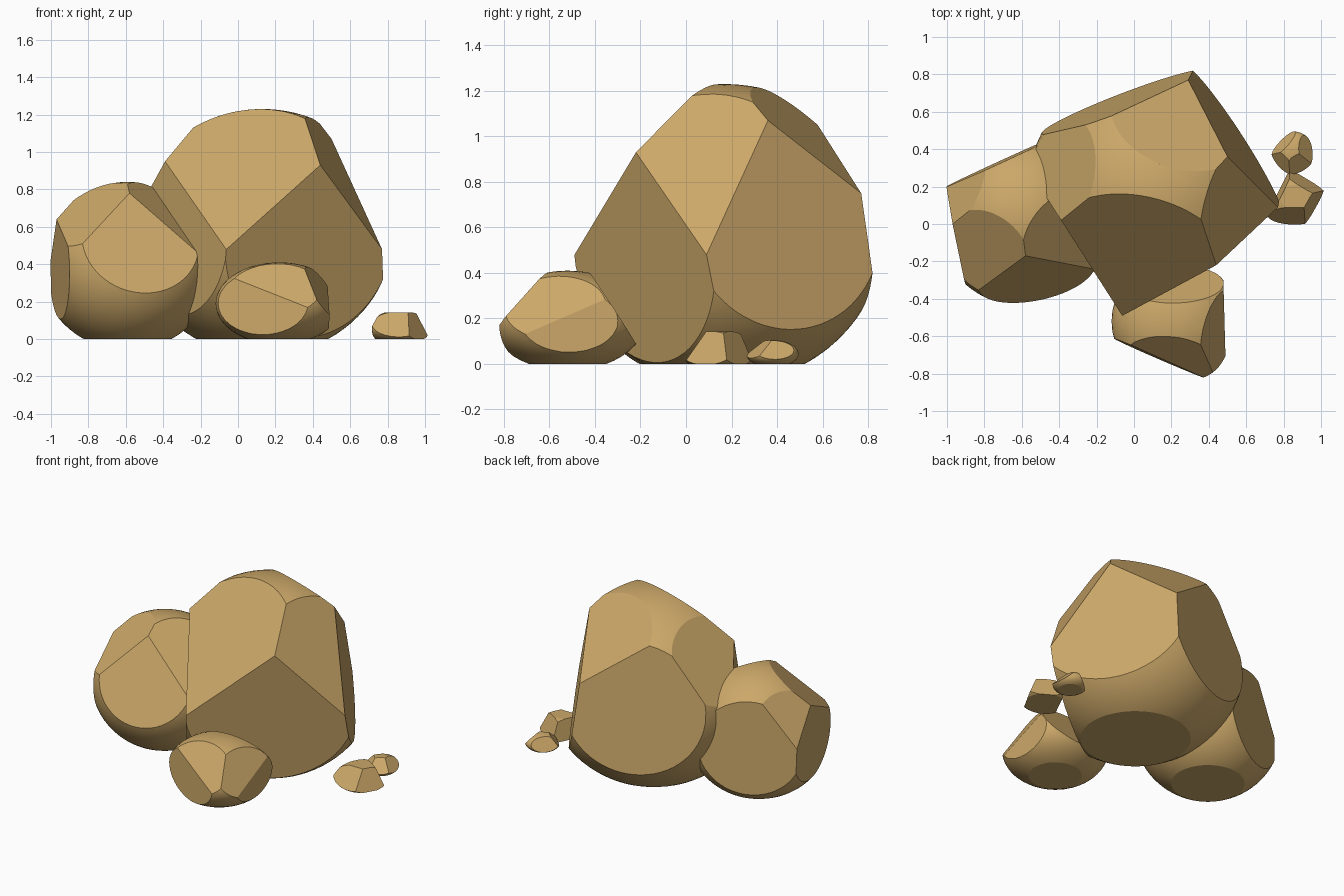
import bpy, bmesh, math
from mathutils import Vector, Matrix

if "Cube" in bpy.data.objects:
    bpy.data.objects.remove(bpy.data.objects["Cube"])

sandstone = bpy.data.materials.new("sandstone")
sandstone.diffuse_color = (0.60, 0.39, 0.14, 1)
sandstone.use_nodes = True
sandstone.node_tree.nodes["Principled BSDF"].inputs["Base Color"].default_value = sandstone.diffuse_color


def rock(name, center, radii, cuts, detail=5):
    """Rounded stone with flat chips; each chip is a plane through three points."""
    center = Vector(center)
    bm = bmesh.new()
    bmesh.ops.create_icosphere(bm, subdivisions=detail, radius=1)
    bm.transform(Matrix.Translation(center) @ Matrix.Diagonal((*radii, 1)))
    ground = ((0, 0, 0), (1, 0, 0), (0, 1, 0))
    for a, b, c in [ground] + cuts:
        a, b, c = Vector(a), Vector(b), Vector(c)
        n = (b - a).cross(c - a).normalized()
        if n.dot(center - a) > 0:
            n = -n
        res = bmesh.ops.bisect_plane(
            bm, geom=bm.verts[:] + bm.edges[:] + bm.faces[:], dist=1e-5,
            plane_co=a, plane_no=n, clear_outer=True)
        rim = [g for g in res["geom_cut"] if isinstance(g, bmesh.types.BMEdge) and g.is_boundary]
        if rim:
            bmesh.ops.contextual_create(bm, geom=rim)
    bmesh.ops.dissolve_degenerate(bm, dist=1e-4, edges=bm.edges[:])
    bmesh.ops.recalc_face_normals(bm, faces=bm.faces[:])
    mesh = bpy.data.meshes.new(name)
    bm.to_mesh(mesh)
    bm.free()
    mesh.materials.append(sandstone)
    obj = bpy.data.objects.new(name, mesh)
    bpy.context.collection.objects.link(obj)
    bpy.ops.object.select_all(action='DESELECT')
    obj.select_set(True)
    bpy.context.view_layer.objects.active = obj
    bpy.ops.object.shade_smooth_by_angle(angle=math.radians(12))


# Main boulder: shared chip corners
peak_l, low_l, low_r = (-0.39, 0.02, 0.95), (-0.14, -0.37, 0.60), (0.05, -0.43, 0.58)
peak_r, side, top_r = (0.44, -0.22, 0.93), (0.77, 0.09, 0.48), (0.50, 0.36, 1.07)
back_r, back_l = (0.29, 0.77, 0.75), (-0.26, 0.53, 1.00)
rock("main_boulder", (0.13, 0.17, 0.57), (0.70, 0.70, 0.66), [
    (peak_l, low_r, peak_r),                       # upper front
    (low_r, peak_r, side),                         # lower front right
    (peak_r, side, top_r),                         # upper right
    (side, top_r, back_r),                         # back right
    (top_r, back_r, (0.0, 0.37, 1.21)),            # upper back
    (back_r, (0.31, 0.82, 0.38), back_l),          # back
    (peak_l, low_l, (-0.14, -0.37, 0.20)),         # left
    (peak_l, back_l, (-0.50, 0.46, 0.68)),         # upper left
])

# Left boulder
nose, crown, cheek = (-0.84, -0.36, 0.50), (-0.58, -0.17, 0.78), (-0.27, -0.23, 0.51)
left, tail, rear = (-0.97, 0.0, 0.64), (-1.0, 0.20, 0.42), (-0.79, 0.29, 0.72)
rock("left_boulder", (-0.59, 0.03, 0.39), (0.47, 0.47, 0.45), [
    (nose, crown, cheek),                          # front
    (nose, crown, left),                           # upper left
    (left, (-0.90, -0.34, 0.49), (-1.0, 0.20, 0.30)),  # left side
    (left, tail, rear),                            # upper back left
    (tail, rear, (-0.50, 0.43, 0.40)),             # back
    (crown, cheek, (-0.44, 0.08, 0.78)),           # upper right
])

# Front stone
ridge_l, ridge_r, tip = (-0.01, -0.65, 0.32), (0.35, -0.63, 0.39), (0.43, -0.78, 0.20)
rock("front_stone", (0.22, -0.52, 0.19), (0.34, 0.34, 0.22), [
    (ridge_l, ridge_r, (0.37, -0.82, 0.17)),       # upper front
    (ridge_l, (0.37, -0.82, 0.17), (-0.09, -0.62, 0.20)),  # lower front
    (ridge_r, tip, (0.47, -0.38, 0.29)),           # upper right
    ((0.49, -0.74, 0.14), (0.48, -0.38, 0.29), (0.48, -0.40, 0.05)),  # right
    ((0.0, -0.40, 0.36), (0.45, -0.38, 0.34), (0.30, -0.24, 0.12)),   # back
], 4)

# Two pebbles on the right
rock("near_pebble", (0.86, 0.14, 0.06), (0.18, 0.17, 0.09), [
    ((0.74, 0.08, 0.13), (0.90, 0.08, 0.13), (0.90, 0.01, 0.03)),
    ((0.91, 0.08, 0.13), (0.92, 0.02, 0.03), (1.00, 0.17, 0.04)),
    ((0.84, 0.27, 0.05), (0.99, 0.18, 0.05), (0.86, 0.22, 0.14)),
    ((0.72, 0.05, 0.05), (0.83, 0.27, 0.05), (0.75, 0.08, 0.13)),
    ((0.8, 0.1, 0.142), (0.9, 0.1, 0.142), (0.8, 0.2, 0.142)),
], 4)
rock("far_pebble", (0.85, 0.38, 0.045), (0.115, 0.115, 0.06), [
    ((0.82, 0.33, 0.095), (0.89, 0.37, 0.095), (0.92, 0.30, 0.03)),
    ((0.89, 0.37, 0.095), (0.95, 0.35, 0.03), (0.92, 0.46, 0.05)),
    ((0.75, 0.37, 0.05), (0.82, 0.29, 0.05), (0.80, 0.36, 0.09)),
    ((0.75, 0.38, 0.05), (0.85, 0.485, 0.05), (0.80, 0.40, 0.095)),
], 4)
